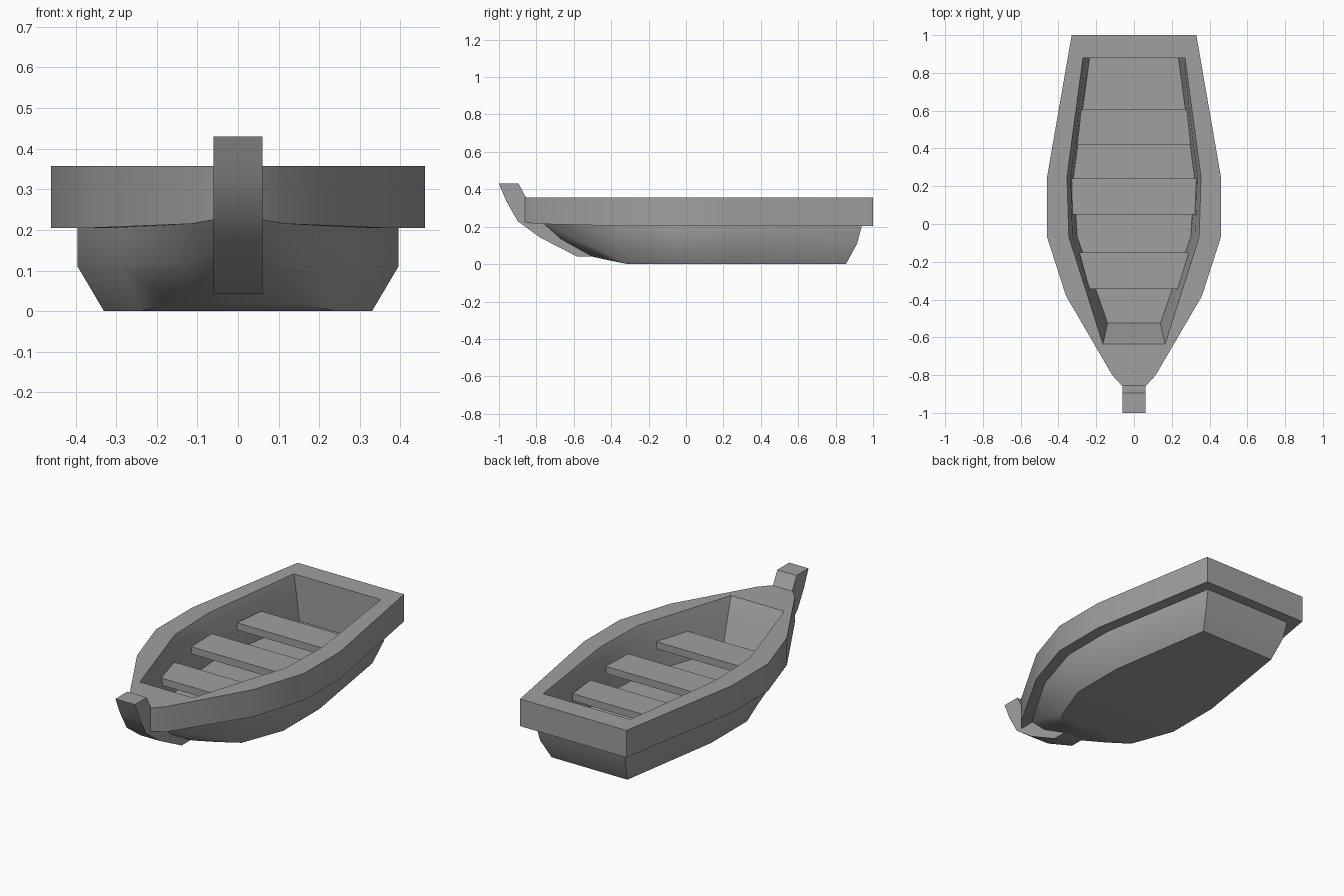
import bpy, bmesh, math

cube = bpy.data.objects.get("Cube")
if cube:
    bpy.data.objects.remove(cube, do_unlink=True)

grey = bpy.data.materials.new("weathered grey")
grey.use_nodes = True
colour = (0.35, 0.35, 0.35, 1)
grey.diffuse_color = colour
grey.node_tree.nodes["Principled BSDF"].inputs["Base Color"].default_value = colour


def finish(bm, name, smooth_angle=None):
    bmesh.ops.recalc_face_normals(bm, faces=bm.faces[:])
    mesh = bpy.data.meshes.new(name)
    bm.to_mesh(mesh)
    bm.free()
    mesh.materials.append(grey)
    obj = bpy.data.objects.new(name, mesh)
    bpy.context.collection.objects.link(obj)
    if smooth_angle:
        bpy.ops.object.select_all(action='DESELECT')
        obj.select_set(True)
        bpy.context.view_layer.objects.active = obj
        bpy.ops.object.shade_smooth_by_angle(angle=math.radians(smooth_angle))
    return obj


def ring(bm, half, z, lift=0):
    """Closed outline mirrored from half-stations running stern to bow; lift raises the bow."""
    last = len(half) - 1
    rise = [lift * max(0, i - last + 2) / 2 for i in range(last + 1)]
    left = [bm.verts.new((x, y, z + r)) for (x, y), r in zip(half, rise)]
    right = [bm.verts.new((-x, y, z + r)) for (x, y), r in zip(half, rise)]
    return left + right[::-1]


def loft(bm, rings):
    for a, b in zip(rings, rings[1:]):
        for i in range(len(a)):
            j = (i + 1) % len(a)
            bm.faces.new((a[i], a[j], b[j], b[i]))


def prism(name, profile, to_point, low, high, smooth_angle=None):
    """Extrude a closed profile between two depths."""
    bm = bmesh.new()
    a = [bm.verts.new(to_point(p, low)) for p in profile]
    b = [bm.verts.new(to_point(p, high)) for p in profile]
    loft(bm, [a, b])
    bm.faces.new(a)
    bm.faces.new(b)
    return finish(bm, name, smooth_angle)


# Hull shell: flat bottom, chine, sides, overhanging rim, then the inside walls and floor
bottom = [(.235, .855), (.33, .25), (.33, -.07), (.24, -.31), (.155, -.41), (.07, -.5)]
chine = [(.265, .915), (.395, .25), (.395, -.07), (.29, -.38), (.15, -.57), (.06, -.67)]
side_top = [(.275, .94), (.395, .25), (.395, -.07), (.3, -.38), (.11, -.7), (.06, -.77)]
rim = [(.33, 1), (.46, .25), (.46, -.07), (.36, -.38), (.115, -.8), (.06, -.86)]
opening = [(.27, .88), (.355, .25), (.345, -.07), (.246, -.38), (.165, -.635), (.06, -.635)]
wall = [(.26, .88), (.335, .25), (.325, -.07), (.23, -.38), (.157, -.605), (.06, -.605)]
floor = [(.235, .88), (.32, .25), (.3, -.07), (.19, -.38), (.14, -.525), (.06, -.525)]

bm = bmesh.new()
layers = [(bottom, 0, .04), (chine, .11, .025), (side_top, .205, .02), (rim, .205, .02),
          (rim, .357, 0), (opening, .357, 0), (wall, .3, 0), (floor, .1, 0)]
rings = [ring(bm, *layer) for layer in layers]
loft(bm, rings)
for cap in (rings[0], rings[-1]):
    for i in range(len(bottom) - 1):
        bm.faces.new((cap[i], cap[i + 1], cap[-i - 2], cap[-i - 1]))
finish(bm, "hull", 31)

# Curved stem post at the bow
stem = [(-1, .43), (-.96, .335), (-.9, .23), (-.78, .142), (-.585, .042), (-.47, .042),
        (-.66, .15), (-.76, .23), (-.855, .355), (-.895, .43)]
prism("stem_post", stem, lambda p, d: (d, p[0], p[1]), -.06, .06, 31)

# Three tapered benches: back edge and front edge as (half width, y)
benches = {"stern_bench": ((.28, .605), (.3, .42)),
           "middle_bench": ((.33, .24), (.325, .05)),
           "bow_bench": ((.29, -.15), (.235, -.345))}
for name, ((w1, y1), (w2, y2)) in benches.items():
    plan = [(-w1, y1), (w1, y1), (w2, y2), (-w2, y2)]
    prism(name, plan, lambda p, d: (p[0], p[1], d), .21, .25)
